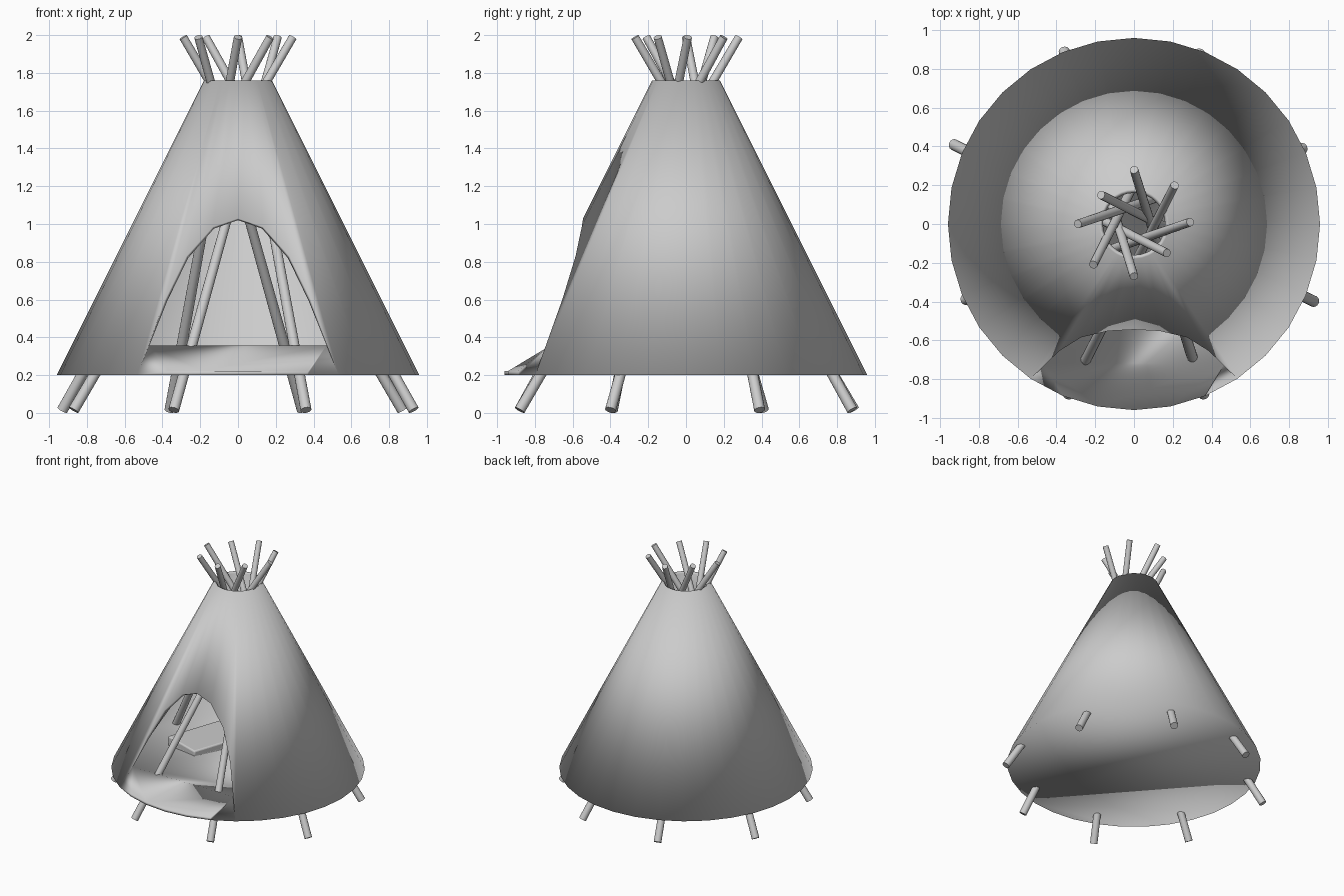
import bpy, bmesh
from math import sin, cos, radians
from mathutils import Vector, Matrix

if "Cube" in bpy.data.objects:
    bpy.data.objects.remove(bpy.data.objects["Cube"])


def add_object(name, bm):
    mesh = bpy.data.meshes.new(name)
    bm.to_mesh(mesh)
    bm.free()
    obj = bpy.data.objects.new(name, mesh)
    bpy.context.collection.objects.link(obj)
    return obj


def smooth(obj, angle=None):
    bpy.ops.object.select_all(action='DESELECT')
    obj.select_set(True)
    bpy.context.view_layer.objects.active = obj
    if angle is None:
        bpy.ops.object.shade_smooth()
    else:
        bpy.ops.object.shade_smooth_by_angle(angle=radians(angle))


def on_cone(deg, z):
    # Angle is measured from the front (-y)
    r = 0.96 - 0.5 * (z - 0.2)
    a = radians(deg)
    return (r * sin(a), -r * cos(a), z)


# Tent cover: conical wall with an arched doorway, joined to a round floor
STEP = 11.25
bm = bmesh.new()
ground = [bm.verts.new(on_cone(i * STEP, 0.2)) for i in range(32)]
columns = [(i * STEP, ground[i]) for i in range(3, 30)]
arch = [(-30.5, 0.60), (-25, 0.83), (-13.5, 0.985), (0, 1.03),
        (13.5, 0.985), (25, 0.83), (30.5, 0.60)]
columns += [(a, bm.verts.new(on_cone(a, z))) for a, z in arch]
top = [bm.verts.new(on_cone(a, 1.76)) for a, v in columns]
n = len(columns)
for i in range(n):
    j = (i + 1) % n
    bm.faces.new((columns[i][1], columns[j][1], top[j], top[i]))
floor = bm.faces.new(ground)
bmesh.ops.recalc_face_normals(bm, faces=bm.faces[:])
bm.normal_update()
if floor.normal.z > 0:
    bmesh.ops.reverse_faces(bm, faces=bm.faces[:])
cover = add_object("tent_cover", bm)
mod = cover.modifiers.new("cloth_thickness", 'SOLIDIFY')
mod.thickness = 0.022
mod.offset = -1
mod.use_even_offset = True
smooth(cover)


# Poles: tapered, crossing just above the smoke hole (foot, tip)
poles = [((-0.34, -0.88), (0.21, 0.20)), ((0.36, -0.88), (0.0, 0.28)),
         ((-0.87, -0.39), (0.29, 0.01)), ((-0.93, 0.41), (0.17, -0.15)),
         ((-0.36, 0.89), (0.0, -0.27)), ((0.34, 0.88), (-0.21, -0.21)),
         ((0.87, 0.39), (-0.29, 0.0)), ((0.93, -0.40), (-0.17, 0.15))]
for k, (foot, tip) in enumerate(poles):
    a, b = Vector((*foot, 0.015)), Vector((*tip, 1.989))
    d = b - a
    bm = bmesh.new()
    bmesh.ops.create_cone(
        bm, cap_ends=True, segments=16, radius1=0.029, radius2=0.022,
        depth=d.length,
        matrix=Matrix.Translation((a + b) / 2)
        @ d.to_track_quat('Z', 'Y').to_matrix().to_4x4())
    smooth(add_object(f"pole_{k + 1}", bm), 40)


# Bedding: a box whose front inner corner sits at a given floor point
def pad(name, corner, turn, side, width, length, z0, z1):
    bm = bmesh.new()
    bmesh.ops.create_cube(bm, size=1, matrix=(
        Matrix.Translation((*corner, (z0 + z1) / 2))
        @ Matrix.Rotation(radians(turn), 4, 'Z')
        @ Matrix.Translation((side * width / 2, length / 2, 0))
        @ Matrix.Diagonal((width, length, z1 - z0, 1))))
    obj = add_object(name, bm)
    bev = obj.modifiers.new("soft_edges", 'BEVEL')
    bev.width = 0.012
    bev.segments = 3
    smooth(obj, 40)


for tag, corner, turn, side, length, cover_length in (
        ("left", (-0.25, -0.22), -19, -1, 1.0, 0.80),
        ("right", (0.26, -0.22), 11, 1, 0.80, 0.55)):
    pad(tag + "_mattress", corner, turn, side, 0.34, length, 0.221, 0.32)
    pad(tag + "_blanket", corner, turn, side, 0.34, cover_length, 0.30, 0.355)
